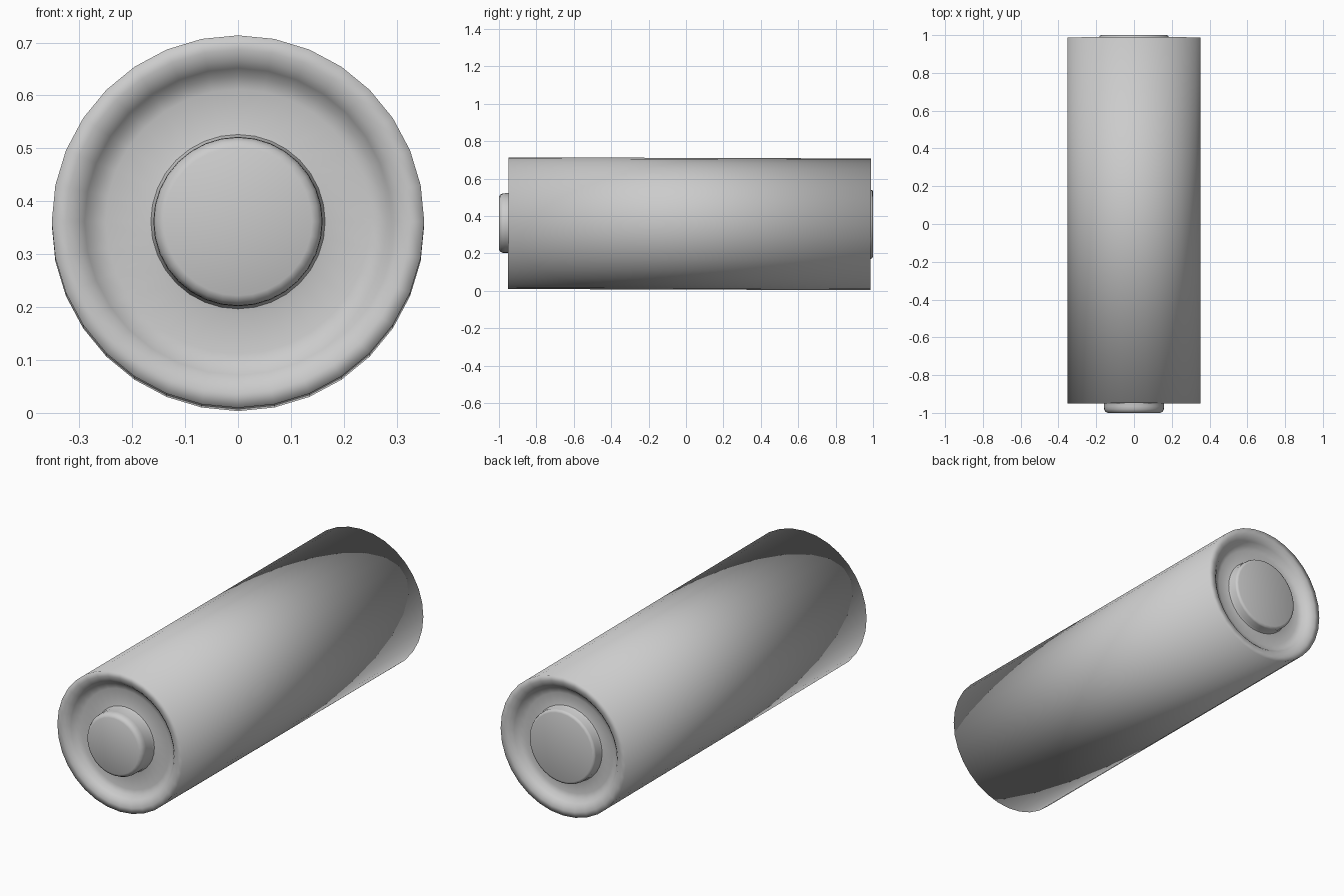
import bpy, bmesh, math
from mathutils import Matrix

if "Cube" in bpy.data.objects:
    bpy.data.objects.remove(bpy.data.objects["Cube"])

SIDES = 32
# Whole cell rests with a very slight tilt, front end higher
PLACE = Matrix.Translation((0, 0, 0.3585)) @ Matrix.Rotation(-0.0032, 4, 'X')


def lathe(name, profile, angle=50):
    """Revolve (radius, y) points about the y axis."""
    bm = bmesh.new()
    verts = [bm.verts.new((0, y, r)) for r, y in profile]
    edges = [bm.edges.new(pair) for pair in zip(verts, verts[1:])]
    bmesh.ops.spin(bm, geom=verts + edges, cent=(0, 0, 0), axis=(0, 1, 0),
                   angle=2 * math.pi, steps=SIDES)
    bmesh.ops.remove_doubles(bm, verts=bm.verts, dist=1e-5)
    bmesh.ops.recalc_face_normals(bm, faces=bm.faces)
    mesh = bpy.data.meshes.new(name)
    bm.to_mesh(mesh)
    bm.free()
    obj = bpy.data.objects.new(name, mesh)
    bpy.context.collection.objects.link(obj)
    obj.matrix_world = PLACE
    bpy.ops.object.select_all(action='DESELECT')
    obj.select_set(True)
    bpy.context.view_layer.objects.active = obj
    bpy.ops.object.shade_smooth_by_angle(angle=math.radians(angle))
    return obj


# Rolled rim and recessed floor: (radius, depth below the rim)
def end_profile(inner):
    return [(inner, 0.04), (inner + 0.02, 0.045), (0.25, 0.045),
            (0.275, 0.038), (0.29, 0.02), (0.305, 0.006),
            (0.325, 0.0), (0.352, 0.0)]


# Casing with a recessed groove in each end
front = [(r, -0.95 + d) for r, d in end_profile(0.155)]
back = [(r, 0.988 - d) for r, d in end_profile(0.18)]
lathe("casing", front + back[::-1], 100)

# Raised front terminal
lathe("front_terminal", [(0, -1.0), (0.14, -1.0), (0.152, -0.994), (0.159, -0.98),
                         (0.16, -0.965), (0.16, -0.92), (0.165, -0.907)])

# Flat back terminal
lathe("back_terminal", [(0, 1.0), (0.172, 1.0), (0.182, 0.996), (0.185, 0.988),
                        (0.185, 0.955), (0.19, 0.945)])
